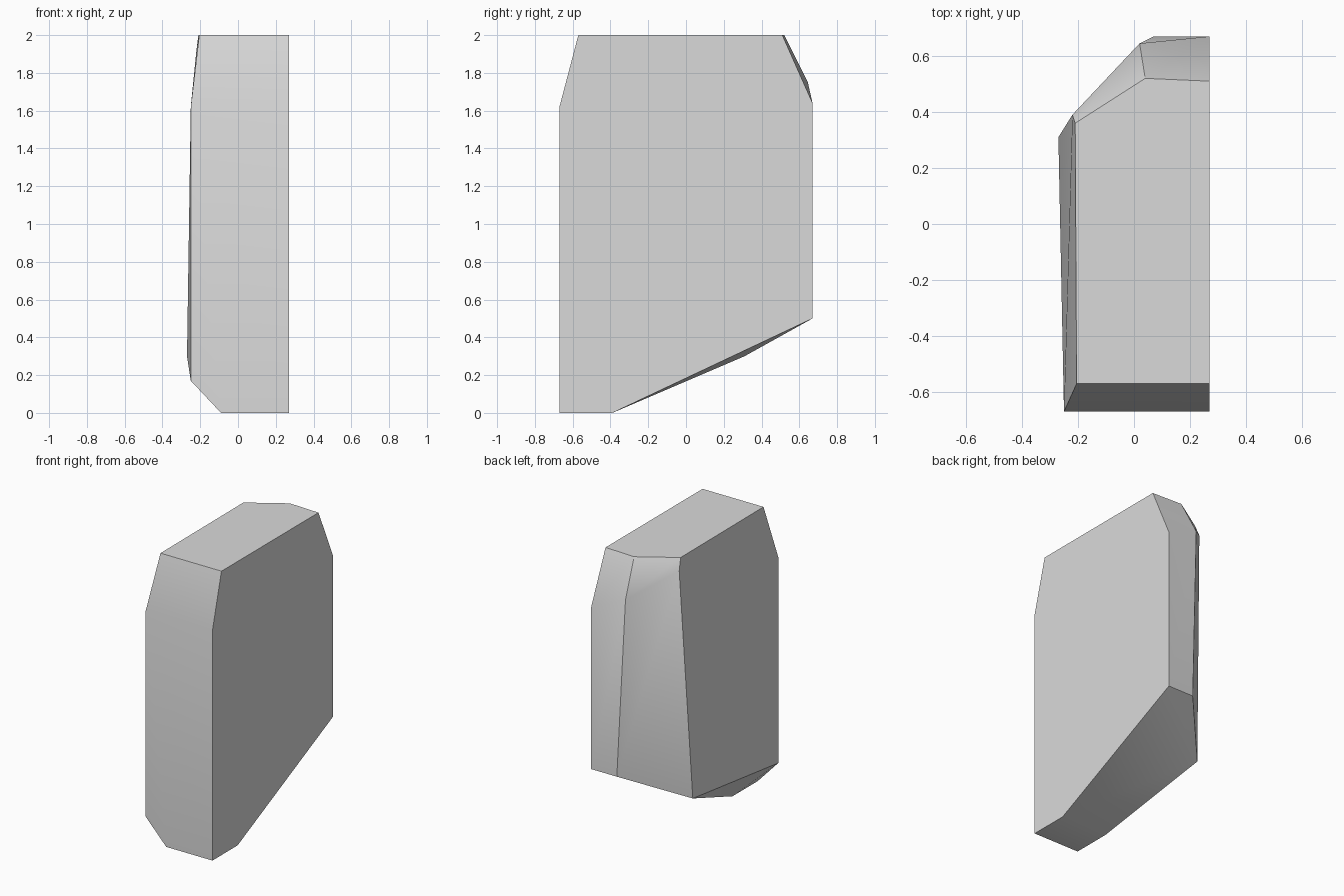
import bpy
import bmesh
from math import radians

cube = bpy.data.objects.get("Cube")
if cube:
    bpy.data.objects.remove(cube, do_unlink=True)

# Plain grey material
grey = bpy.data.materials.new("plain grey")
grey.use_nodes = True
colour = (0.7, 0.7, 0.7, 1)
grey.diffuse_color = colour
for node in grey.node_tree.nodes:
    if node.type == "BSDF_PRINCIPLED":
        node.inputs["Base Color"].default_value = colour

# Shared extents of the block
FLAT, FRONT, BACK, TOP = 0.27, -0.67, 0.67, 2.0

corners = {
    # Top outline
    "A": (FLAT, -0.57, TOP), "B": (-0.205, -0.57, TOP), "C": (-0.21, 0.36, TOP),
    "D": (0.04, 0.52, TOP), "E": (FLAT, 0.51, TOP),
    # Front outline
    "F": (FLAT, FRONT, 1.62), "G": (-0.25, FRONT, 1.62), "H": (-0.25, FRONT, 0.17),
    "I": (-0.09, FRONT, 0), "J": (FLAT, FRONT, 0),
    # Rear edge of the foot
    "K": (FLAT, -0.39, 0), "L": (-0.09, -0.39, 0),
    # Back outline
    "M": (FLAT, BACK, 0.5), "N": (0.07, BACK, 0.5), "O": (-0.27, 0.31, 0.3),
    "P": (-0.22, 0.39, 1.92), "Q": (0.02, 0.645, 1.75), "R": (FLAT, BACK, 1.64),
}

planes = [
    "ABCDE", "AFGB", "FGHIJ",          # top, front bevel, front
    "JILK", "KLO", "KOM", "MON",       # foot and sloping underside
    "HLI", "HOL",                      # lower side bevel
    "GHO", "GOP", "BGPC",              # outer side and its upper bevel
    "CPQD", "PONQ",                    # rear corner cut
    "QNMR", "DQRE",                    # back and its upper bevel
    "AFJKMRE",                         # flat side
]

# Chamfered block
bm = bmesh.new()
verts = {name: bm.verts.new(co) for name, co in corners.items()}
for plane in planes:
    bm.faces.new([verts[name] for name in plane])
bmesh.ops.recalc_face_normals(bm, faces=bm.faces)

mesh = bpy.data.meshes.new("chamfered_block")
bm.to_mesh(mesh)
bm.free()
mesh.materials.append(grey)

block = bpy.data.objects.new("chamfered_block", mesh)
bpy.context.collection.objects.link(block)

# Soft shading across the shallow bevels only
bpy.ops.object.select_all(action="DESELECT")
block.select_set(True)
bpy.context.view_layer.objects.active = block
bpy.ops.object.shade_smooth_by_angle(angle=radians(30))
